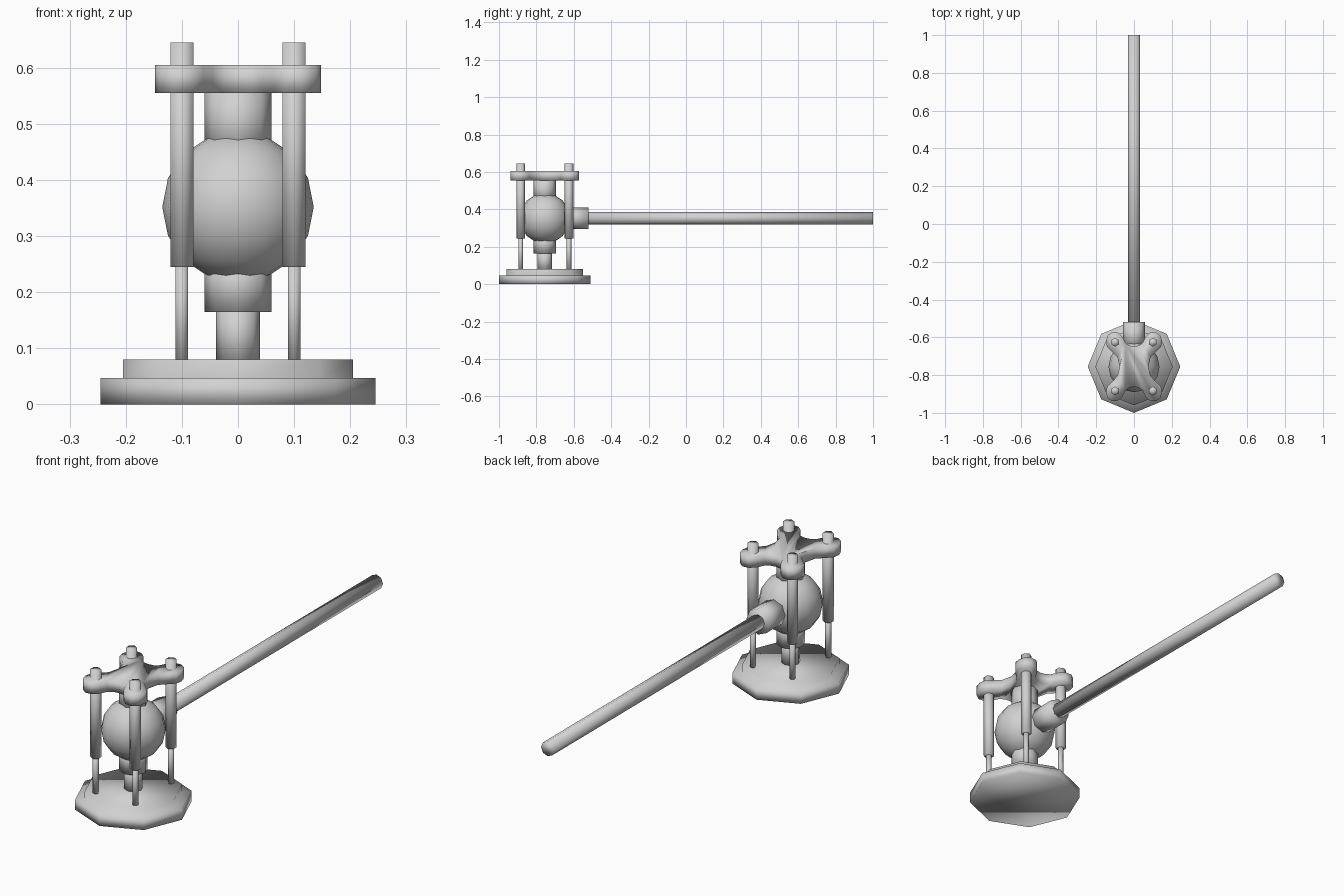
import bpy, bmesh, math
from mathutils import Matrix, Vector

cube = bpy.data.objects.get("Cube")
if cube:
    bpy.data.objects.remove(cube, do_unlink=True)

grey = bpy.data.materials.new("plain grey")
grey.use_nodes = True
COLOUR = (0.64, 0.64, 0.64, 1)
grey.diffuse_color = COLOUR
grey.node_tree.nodes["Principled BSDF"].inputs["Base Color"].default_value = COLOUR

CY = -0.755          # centre of the head along y
BALL_Z = 0.352       # height of the ball and the handle


def finish(name, bm, location=(0, 0, 0)):
    bmesh.ops.recalc_face_normals(bm, faces=bm.faces)
    for f in bm.faces:
        f.smooth = True
    mesh = bpy.data.meshes.new(name)
    bm.to_mesh(mesh)
    bm.free()
    mesh.materials.append(grey)
    obj = bpy.data.objects.new(name, mesh)
    obj.location = location
    bpy.context.collection.objects.link(obj)
    return obj


def lathe(name, profile, sides, location, start=0.0, tilt=None):
    """Revolve (radius, height) rings about z, closed with flat caps."""
    bm = bmesh.new()
    rings = []
    for r, z in profile:
        angles = [start + math.tau * i / sides for i in range(sides)]
        rings.append([bm.verts.new((r * math.cos(a), r * math.sin(a), z)) for a in angles])
    for low, high in zip(rings, rings[1:]):
        for i in range(sides):
            j = (i + 1) % sides
            bm.faces.new((low[i], low[j], high[j], high[i]))
    bm.faces.new(rings[0][::-1])
    bm.faces.new(rings[-1])
    if tilt:
        bmesh.ops.transform(bm, matrix=tilt, verts=bm.verts)
    return finish(name, bm, location)


# Stepped octagonal foot
lathe("base", [(0.245, 0), (0.245, 0.047), (0.205, 0.047), (0.205, 0.08)], 8, (0, CY, 0))

# Central column: thin shaft, lower collar, upper collar
lathe("shaft", [(0.039, 0.07), (0.039, 0.18)], 8, (0, CY, 0))
lathe("lower_collar", [(0.06, 0.165), (0.06, 0.26)], 8, (0, CY, 0))
lathe("upper_collar", [(0.06, 0.44), (0.06, 0.57)], 8, (0, CY, 0))

# Ball body
bm = bmesh.new()
bmesh.ops.create_uvsphere(bm, u_segments=16, v_segments=8, radius=0.135)
finish("ball", bm, (0, CY, BALL_Z))

# Handle socket and long handle, pointing backwards along +y
to_back = Matrix.Rotation(-math.pi / 2, 4, 'X')
lathe("handle_socket", [(0.058, 0), (0.058, 0.135)], 8, (0, -0.655, BALL_Z), tilt=to_back)
lathe("handle", [(0.033, 0), (0.033, 1.55)], 8, (0, -0.55, BALL_Z), tilt=to_back)

# Four-lobed top plate: one quarter outline mirrored round
quarter = [(0.076, 0), (0.088, 0.05), (0.122, 0.085), (0.143, 0.105), (0.148, 0.135),
           (0.14, 0.165), (0.115, 0.183), (0.085, 0.18), (0.062, 0.16), (0.045, 0.125),
           (0.025, 0.111), (0, 0.107)]
half = quarter + [(-x, y) for x, y in quarter[-2::-1]]
outline = half + [(x, -y) for x, y in half[-2:0:-1]]
bm = bmesh.new()
low = bm.faces.new([bm.verts.new((x, y, 0.555)) for x, y in outline])
top = bmesh.ops.extrude_face_region(bm, geom=[low], use_keep_orig=True)
bmesh.ops.translate(bm, vec=Vector((0, 0, 0.05)),
                    verts=[v for v in top["geom"] if isinstance(v, bmesh.types.BMVert)])
finish("top_plate", bm, (0, CY, 0))

# Four posts: hexagonal sleeve over a thin rod
for side, sx in (("left", 1), ("right", -1)):
    for end, sy in (("front", -1), ("back", 1)):
        spot = (sx * 0.1, CY + sy * 0.129, 0)
        lathe(f"{end}_{side}_sleeve", [(0.0235, 0.245), (0.0235, 0.645)], 6, spot, math.pi / 6)
        lathe(f"{end}_{side}_rod", [(0.0127, 0.07), (0.0127, 0.26)], 6, spot, math.pi / 6)
